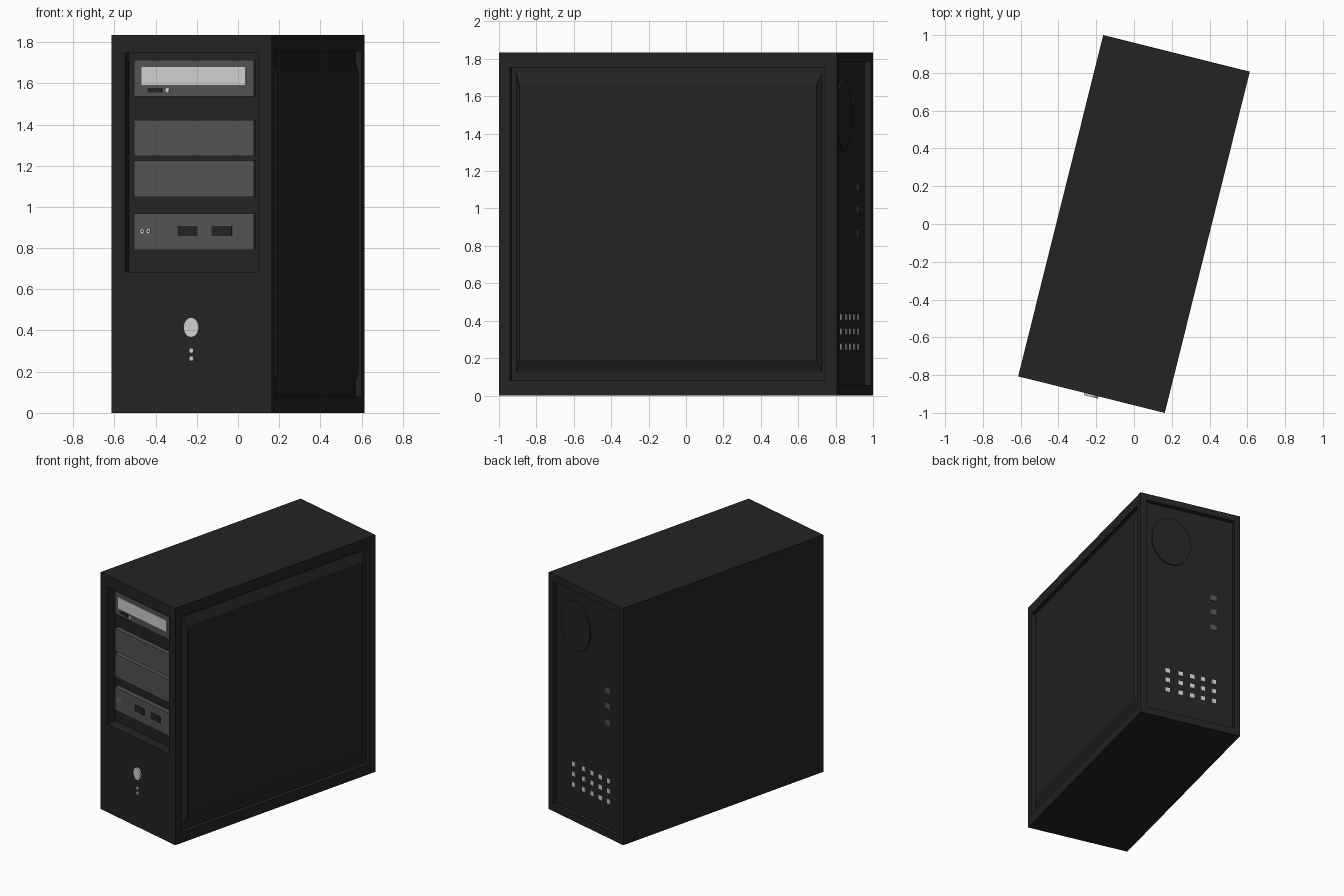
import bpy, bmesh, math
from mathutils import Matrix, Vector

if "Cube" in bpy.data.objects:
    bpy.data.objects.remove(bpy.data.objects["Cube"])

W, D, H = 0.80, 1.862, 1.835      # case size before it is turned
FRONT, BACK = -D / 2, D / 2


def material(name, v):
    m = bpy.data.materials.new(name)
    m.diffuse_color = (v, v, v, 1)
    m.use_nodes = True
    m.node_tree.nodes["Principled BSDF"].inputs["Base Color"].default_value = m.diffuse_color
    return m


BLACK = material("case_black", 0.017)
GREY = material("bay_grey", 0.085)
SILVER = material("light_silver", 0.62)


def finish(name, bm, mat):
    bmesh.ops.recalc_face_normals(bm, faces=bm.faces)
    me = bpy.data.meshes.new(name)
    bm.to_mesh(me)
    bm.free()
    me.materials.append(mat)
    ob = bpy.data.objects.new(name, me)
    bpy.context.collection.objects.link(ob)
    return ob


def box(name, x, y, z, mat):
    bm = bmesh.new()
    bmesh.ops.create_cube(bm, size=1)
    for v in bm.verts:
        v.co = Vector([r[0] if c < 0 else r[1] for c, r in zip(v.co, (x, y, z))])
    return finish(name, bm, mat)


def disc(name, x, y, z, rx, rz, mat, seg=32):
    # elliptical button lying against a front or back face
    bm = bmesh.new()
    bmesh.ops.create_cone(bm, cap_ends=True, segments=seg, radius1=1, radius2=1, depth=1)
    m = (Matrix.Translation((x, (y[0] + y[1]) / 2, z))
         @ Matrix.Diagonal((rx, y[1] - y[0], rz, 1))
         @ Matrix.Rotation(math.pi / 2, 4, 'X'))
    bm.transform(m)
    ob = finish(name, bm, mat)
    bpy.context.view_layer.objects.active = ob
    ob.select_set(True)
    bpy.ops.object.shade_smooth_by_angle(angle=math.radians(30))
    ob.select_set(False)
    return ob


def cut(ob, x, y, z):
    c = box("cutter", x, y, z, BLACK)
    c.hide_render = True
    mod = ob.modifiers.new("cut", 'BOOLEAN')
    mod.operation, mod.solver, mod.object = 'DIFFERENCE', 'EXACT', c
    bpy.context.view_layer.objects.active = ob
    bpy.ops.object.modifier_apply(modifier=mod.name)
    bpy.data.objects.remove(c)


# case with drive recess, back recess and side panel groove
case = box("case", (-W / 2, W / 2), (FRONT, BACK), (0, H), BLACK)
cut(case, (-0.333, 0.333), (FRONT - 0.1, FRONT + 0.08), (0.683, 1.747))
cut(case, (-0.355, 0.355), (BACK - 0.035, BACK + 0.1), (0.055, 1.785))
cut(case, (W / 2 - 0.03, W / 2 + 0.1), (-0.869, 0.869), (0.08, 1.755))

# raised side panel with sloping edges
bm = bmesh.new()
bmesh.ops.create_cube(bm, size=1)
for v in bm.verts:
    outer = v.co.x > 0
    v.co = Vector((W / 2 - (0.002 if outer else 0.04),
                   math.copysign(0.818 if outer else 0.85, v.co.y),
                   0.925 + math.copysign(0.735 if outer else 0.825, v.co.z) * 1.0))
finish("side_panel", bm, BLACK)

# drive bay covers
BAY = FRONT + 0.045
for i, (lo, hi) in enumerate([(1.537, 1.712), (1.247, 1.422), (1.048, 1.226), (0.79, 0.967)]):
    box(f"bay_cover_{i + 1}", (-0.3, 0.3), (BAY, FRONT + 0.085), (lo, hi), GREY)

# optical drive details
plate = (BAY - 0.005, BAY + 0.003)
box("disc_tray", (-0.26, 0.26), plate, (1.591, 1.679), SILVER)
box("eject_button", (-0.231, -0.16), plate, (1.556, 1.577), BLACK)
disc("drive_light", -0.131, plate, 1.567, 0.009, 0.011, SILVER, 16)

# front ports
for i, x in enumerate((-0.031, 0.14)):
    box(f"front_port_{i + 1}", (x - 0.05, x + 0.05), plate, (0.858, 0.907), BLACK)
for i, x in enumerate((-0.257, -0.226)):
    disc(f"audio_jack_{i + 1}", x, plate, 0.882, 0.009, 0.011, SILVER, 16)
    disc(f"audio_hole_{i + 1}", x, (BAY - 0.007, BAY), 0.882, 0.004, 0.005, BLACK, 12)

# power button and lights
disc("power_button", 0, (FRONT - 0.012, FRONT + 0.01), 0.415, 0.038, 0.048, SILVER)
for i, z in enumerate((0.302, 0.264)):
    disc(f"status_light_{i + 1}", 0, (FRONT - 0.008, FRONT + 0.01), z, 0.011, 0.013, SILVER, 16)

# back: fan cover, ports and vent grid
INNER = BACK - 0.035
disc("fan_cover", 0.14, (INNER - 0.01, INNER + 0.012), 1.50, 0.155, 0.19, BLACK, 48)
for i, z in enumerate((1.118, 1.0, 0.872)):
    box(f"back_port_{i + 1}", (-0.225, -0.177), (INNER - 0.003, INNER + 0.005),
        (z - 0.021, z + 0.021), GREY)
for i, x in enumerate((0.168, 0.062, -0.03, -0.117, -0.205)):
    for j, z in enumerate((0.42, 0.342, 0.26)):
        box(f"vent_{i + 1}_{j + 1}", (x - 0.017, x + 0.017), (INNER - 0.003, INNER + 0.004),
            (z - 0.017, z + 0.017), SILVER)

# turn the whole tower about the vertical axis
turn = Matrix.Rotation(math.radians(-14), 4, 'Z')
for ob in bpy.context.scene.objects:
    ob.data.transform(turn)
